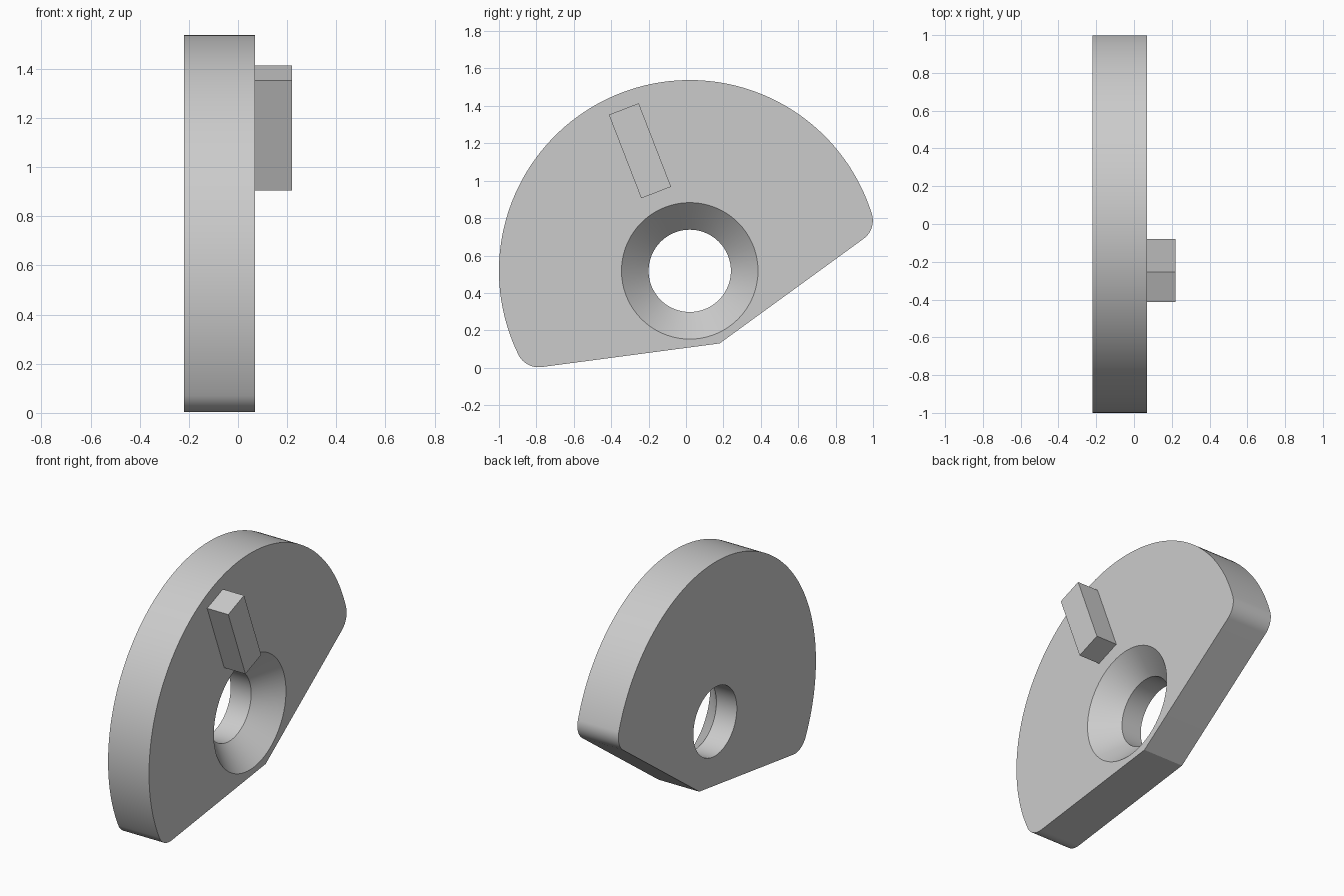
import bpy, bmesh
from math import sin, cos, pi, radians, atan2, sqrt, tau
from mathutils import Vector, Matrix

cube = bpy.data.objects.get("Cube")
if cube:
    bpy.data.objects.remove(cube, do_unlink=True)

grey = bpy.data.materials.new("plain grey")
grey.use_nodes = True
color = (0.6, 0.6, 0.6, 1)
grey.diffuse_color = color
grey.node_tree.nodes["Principled BSDF"].inputs["Base Color"].default_value = color

BACK, FRONT, TIP = -0.22, 0.07, 0.22     # x levels of plate and tab
CENTER = Vector((0.02, 0.518))           # hub in (y, z)
RADIUS, FILLET = 1.02, 0.12
HOLE, SINK = 0.22, 0.365


def arc(center, r, a0, a1, n):
    """Points along an arc, both ends included."""
    angles = [a0 + (a1 - a0) * i / n for i in range(n + 1)]
    return [center + r * Vector((cos(a), sin(a))) for a in angles]


def fillet_center(apex, d, normal):
    """Centre of the round tangent to a straight side and the big arc."""
    rel = CENTER - apex
    off = rel.dot(normal) - FILLET
    t = rel.dot(d) + sqrt((RADIUS - FILLET) ** 2 - off ** 2)
    return apex + d * t + normal * FILLET


def make_object(name, bm):
    bmesh.ops.recalc_face_normals(bm, faces=bm.faces)
    mesh = bpy.data.meshes.new(name)
    bm.to_mesh(mesh)
    bm.free()
    mesh.materials.append(grey)
    obj = bpy.data.objects.new(name, mesh)
    bpy.context.collection.objects.link(obj)
    return obj


# Plate outline: right round, big arc, left round, apex
apex = Vector((0.18, 0.13))
d_r = Vector((0.77, 0.56)).normalized()
d_l = Vector((-0.95, -0.126)).normalized()
n_r = Vector((-d_r.y, d_r.x))
n_l = Vector((d_l.y, -d_l.x))
c_r, c_l = fillet_center(apex, d_r, n_r), fillet_center(apex, d_l, n_l)
a_r = atan2(*(c_r - CENTER).yx)
a_l = atan2(*(c_l - CENTER).yx) % tau
outline = [apex]
outline += arc(c_r, FILLET, atan2(-n_r.y, -n_r.x), a_r, 14)
outline += arc(CENTER, RADIUS, a_r, a_l, 110)[1:-1]
outline += arc(c_l, FILLET, a_l, atan2(-n_l.y, -n_l.x) % tau, 14)

# Plate with countersunk through hole
bm = bmesh.new()


def ring(points, x):
    verts = [bm.verts.new((x, p.x, p.y)) for p in points]
    edges = [bm.edges.new((v, verts[i - 1])) for i, v in enumerate(verts)]
    return verts, edges


def wall(a, b):
    for i in range(len(a)):
        bm.faces.new((a[i - 1], a[i], b[i], b[i - 1]))


def circle(r):
    return arc(CENTER, r, 0, tau, 72)[:-1]


outer_back, outer_front = ring(outline, BACK), ring(outline, FRONT)
hole_back = ring(circle(HOLE), BACK)
hole_mid = ring(circle(HOLE), FRONT - (SINK - HOLE))
hole_front = ring(circle(SINK), FRONT)
for outer, inner in ((outer_back, hole_back), (outer_front, hole_front)):
    bmesh.ops.triangle_fill(bm, use_beauty=True, edges=outer[1] + inner[1])
wall(outer_back[0], outer_front[0])
wall(hole_back[0], hole_mid[0])
wall(hole_mid[0], hole_front[0])
plate = make_object("plate", bm)
bpy.context.view_layer.objects.active = plate
plate.select_set(True)
bpy.ops.object.shade_smooth_by_angle(angle=radians(20))

# Radial tab standing on the plate
bm = bmesh.new()
bmesh.ops.create_cube(bm, size=1)
bmesh.ops.scale(bm, vec=(TIP - FRONT, 0.171, 0.479), verts=bm.verts)
bmesh.ops.rotate(bm, matrix=Matrix.Rotation(radians(21.2), 3, 'X'), verts=bm.verts)
bmesh.ops.translate(bm, vec=((TIP + FRONT) / 2, -0.246, 1.16), verts=bm.verts)
make_object("tab", bm)
